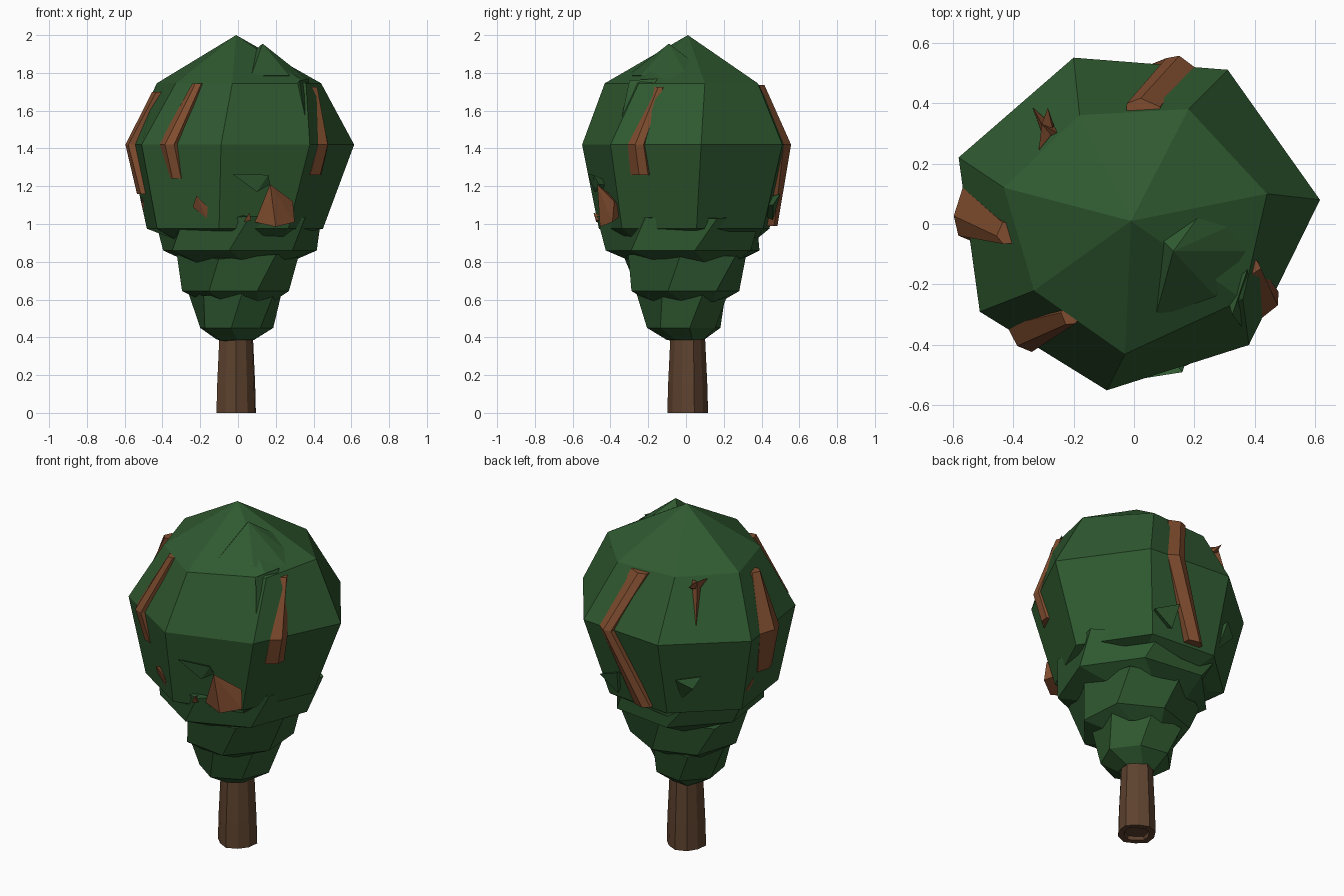
import bpy, bmesh, math
from mathutils import Vector


def material(name, rgb):
    m = bpy.data.materials.new(name)
    m.diffuse_color = (*rgb, 1)
    return m


LEAF = material("leaf green", (0.029, 0.102, 0.030))
BARK = material("trunk brown", (0.112, 0.055, 0.028))
BRANCH = material("branch brown", (0.215, 0.074, 0.028))


def finish(name, bm, mat):
    bmesh.ops.recalc_face_normals(bm, faces=bm.faces)
    me = bpy.data.meshes.new(name)
    bm.to_mesh(me)
    bm.free()
    me.materials.append(mat)
    ob = bpy.data.objects.new(name, me)
    bpy.context.collection.objects.link(ob)
    return ob


def loft(name, rings, mat, tip=None):
    """Skin a stack of equal rings; cap the ends, or close the top at a tip."""
    bm = bmesh.new()
    vs = [[bm.verts.new(p) for p in r] for r in rings]
    n = len(rings[0])
    for a, b in zip(vs, vs[1:]):
        for i in range(n):
            j = (i + 1) % n
            bm.faces.new((a[i], a[j], b[j], b[i]))
    bm.faces.new(vs[0])
    if tip:
        t = bm.verts.new(tip)
        for i in range(n):
            bm.faces.new((vs[-1][i], vs[-1][(i + 1) % n], t))
    else:
        bm.faces.new(vs[-1])
    return finish(name, bm, mat)


def hull(name, pts, mat):
    bm = bmesh.new()
    for p in pts:
        bm.verts.new(p)
    out = bmesh.ops.convex_hull(bm, input=bm.verts)
    bmesh.ops.delete(bm, geom=[v for v in bm.verts if not v.link_faces],
                     context='VERTS')
    return finish(name, bm, mat)


def polygon(n, r, z, start=0.0, cx=0.0, cy=0.0, dr=0.0, dz=0.0):
    """Regular ring with an uneven, wavy radius and height."""
    pts = []
    for i in range(n):
        a = math.radians(start) + math.tau * i / n
        rr = r + dr * math.cos(i * 2.6)
        pts.append((cx + rr * math.cos(a), cy + rr * math.sin(a),
                    z + dz * math.sin(i * 2.6)))
    return pts


# Trunk: ribbed column with a stepped recess under its base
trunk = [polygon(10, r, z, 18, -0.01, 0.01, 0.006)
         for r, z in ((0.035, 0.02), (0.065, 0.02), (0.07, 0.0), (0.104, 0.0),
                      (0.10, 0.15), (0.088, 0.40), (0.075, 0.60))]
loft("trunk", trunk, BARK)

# Main crown: seven-sided faceted dome
upper = [(0.44, 0.10), (0.36, -0.25), (-0.03, -0.43), (-0.33, -0.22),
         (-0.43, 0.12), (-0.18, 0.36), (0.18, 0.38)]
middle = [(0.615, 0.08), (0.38, -0.40), (-0.09, -0.55), (-0.51, -0.29),
          (-0.58, 0.22), (-0.20, 0.55), (0.31, 0.51)]
lower = [(x * 0.78 - 0.03, y * 0.82 - 0.01) for x, y in middle]
under = [(x * 0.64 - 0.01, y * 0.68) for x, y in middle]
loft("main_crown",
     [[(x, y, 0.94 + 0.02 * (-1) ** i) for i, (x, y) in enumerate(under)],
      [(x, y, 0.975) for x, y in lower],
      [(x, y, 1.42) for x, y in middle],
      [(x, y, 1.745) for x, y in upper]], LEAF, (-0.01, 0.01, 2.0))

# Three smaller tiers of foliage, each tucked inside the one above
tiers = (("upper_tier", 0.445, 1.03, 0.415, 0.86, 0.29, 0.80, 7, 0.03),
         ("middle_tier", 0.345, 0.83, 0.295, 0.645, 0.20, 0.59, 33, 0.02),
         ("lower_tier", 0.25, 0.63, 0.195, 0.45, 0.10, 0.385, 7, 0.012))
for name, rt, zt, rm, zm, rb, zb, start, wave in tiers:
    cx = -0.015 if name == "lower_tier" else -0.003
    loft(name, [polygon(7, rb, zb, start + 12, cx, 0, wave * 0.3, wave * 0.4),
                polygon(7, rm, zm, start, cx, -0.005, 0.008),
                polygon(7, rt, zt, start + 14, cx, -0.005, wave, wave)], LEAF)


def branch(name, path, widths):
    """Ridged strip that follows the crown, ridge pointing outward."""
    rings = []
    for p, w in zip(path, widths):
        p = Vector(p)
        out = Vector((p.x, p.y, 0)).normalized()
        side = Vector((-out.y, out.x, 0)) * w / 2
        rings.append([p + side - out * 0.06, p + side + out * 0.015,
                      p + side * 0.2 + out * 0.035, p - side + out * 0.012,
                      p - side - out * 0.06])
    loft(name, rings, BRANCH)


# Exposed branches
branch("front_left_branch", [(-0.21, -0.30, 1.745), (-0.37, -0.37, 1.42),
                             (-0.33, -0.34, 1.24)], (0.06, 0.12, 0.11))
branch("right_branch", [(0.385, -0.14, 1.725), (0.44, -0.26, 1.42),
                        (0.40, -0.24, 1.26)], (0.05, 0.10, 0.11))
branch("left_branch", [(-0.42, -0.03, 1.70), (-0.56, 0.04, 1.42),
                       (-0.50, 0.00, 1.16)], (0.07, 0.16, 0.13))
branch("back_branch", [(0.03, 0.38, 1.735), (0.15, 0.52, 1.42),
                       (-0.04, 0.45, 0.99)], (0.11, 0.10, 0.10))

# Broken branch stubs poking through the leaves
hull("front_stub", [(0.17, -0.47, 1.21), (0.09, -0.43, 1.01),
                    (0.20, -0.455, 0.985), (0.30, -0.39, 1.01),
                    (0.29, -0.38, 1.12), (0.18, -0.30, 1.08)], BRANCH)
hull("left_stub", [(-0.51, 0.10, 1.14), (-0.455, 0.02, 0.99),
                   (-0.47, 0.17, 0.99), (-0.51, 0.16, 1.10),
                   (-0.36, 0.1, 1.05)], BRANCH)
hull("small_front_stub", [(-0.22, -0.45, 1.15), (-0.16, -0.45, 1.09),
                          (-0.165, -0.43, 1.03), (-0.24, -0.41, 1.09),
                          (-0.19, -0.33, 1.09)], BRANCH)
hull("tiny_front_stub", [(0.03, -0.475, 1.01), (0.07, -0.475, 1.02),
                         (0.06, -0.49, 1.06), (0.04, -0.40, 1.03)], BRANCH)
hull("tiny_back_stub", [(0.32, 0.25, 1.69), (0.35, 0.23, 1.69),
                        (0.33, 0.23, 1.735), (0.30, 0.20, 1.69)], BRANCH)

# Star-shaped twig: three crossing spikes on the back left
centre = Vector((-0.285, 0.31, 1.70))
for i, tip in enumerate([(-0.285, 0.385, 1.72), (-0.225, 0.285, 1.72),
                         (-0.315, 0.245, 1.73), (-0.335, 0.385, 1.50)]):
    d = Vector(tip) - centre
    side = d.cross(Vector((-0.5, 0.5, 0.7))).normalized() * 0.024
    hull("star_twig_%d" % (i + 1),
         [tip, centre + side, centre - side, centre + Vector((-0.02, 0.02, 0.04)),
          centre + Vector((0.04, -0.04, -0.05))], BRANCH)

# Loose leaf clumps on the crown
hull("top_clump", [(0.13, -0.09, 1.955), (0.07, -0.31, 1.785),
                   (0.27, -0.24, 1.785), (0.37, -0.09, 1.765),
                   (0.31, -0.01, 1.81), (0.21, 0.02, 1.87),
                   (0.09, -0.05, 1.92)], LEAF)
hull("hanging_leaf", [(0.36, -0.345, 1.54), (0.325, -0.30, 1.76),
                      (0.375, -0.15, 1.77), (0.385, -0.27, 1.58),
                      (0.30, -0.22, 1.72)], LEAF)
hull("front_leaf", [(-0.03, -0.52, 1.265), (0.16, -0.49, 1.26),
                    (0.17, -0.46, 1.21), (0.10, -0.485, 1.17),
                    (0.06, -0.36, 1.20)], LEAF)
hull("back_left_leaf", [(-0.26, 0.47, 1.20), (-0.36, 0.37, 1.21),
                        (-0.34, 0.42, 1.15), (-0.25, 0.40, 1.06),
                        (-0.22, 0.30, 1.15)], LEAF)
hull("back_leaf", [(0.10, 0.50, 1.16), (0.24, 0.46, 1.10),
                   (0.12, 0.46, 1.02), (0.15, 0.30, 1.10)], LEAF)
